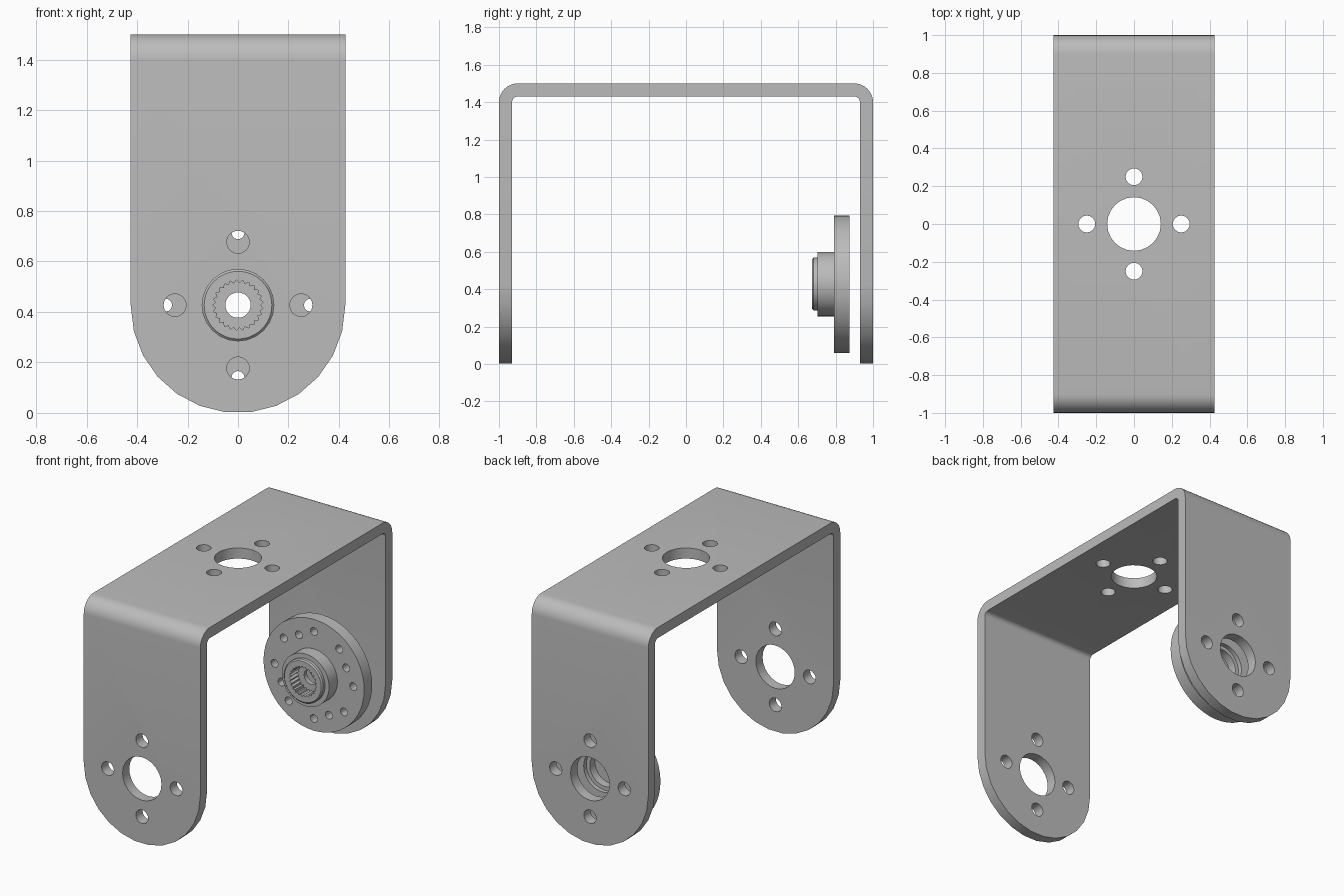
import bpy
import bmesh
from math import sin, cos, pi, radians
from mathutils import Vector

HALF_W, TOP, THICK, BEND = 0.425, 1.5, 0.07, 0.1
AXIS_Z = 0.427  # height of the pivot axis

if "Cube" in bpy.data.objects:
    bpy.data.objects.remove(bpy.data.objects["Cube"])

metal = bpy.data.materials.new("grey_metal")
metal.use_nodes = True
GREY = (0.5, 0.5, 0.5, 1)
metal.diffuse_color = GREY
metal.node_tree.nodes["Principled BSDF"].inputs["Base Color"].default_value = GREY


def finish(name, bm):
    bmesh.ops.recalc_face_normals(bm, faces=bm.faces)
    mesh = bpy.data.meshes.new(name)
    bm.to_mesh(mesh)
    bm.free()
    mesh.materials.append(metal)
    obj = bpy.data.objects.new(name, mesh)
    bpy.context.collection.objects.link(obj)
    return obj


def prism(name, points, axis, start, end):
    """Extrude a 2D outline along the x, y or z axis."""
    place = {"x": lambda a, b: (start, a, b),
             "y": lambda a, b: (a, start, b),
             "z": lambda a, b: (a, b, start)}[axis]
    bm = bmesh.new()
    face = bm.faces.new([bm.verts.new(place(*p)) for p in points])
    out = bmesh.ops.extrude_face_region(bm, geom=[face])
    shift = Vector([end - start if c == axis else 0 for c in "xyz"])
    moved = [v for v in out["geom"] if isinstance(v, bmesh.types.BMVert)]
    bmesh.ops.translate(bm, verts=moved, vec=shift)
    return finish(name, bm)


def arc(cx, cy, r, a0, a1, steps):
    angles = [radians(a0 + (a1 - a0) * i / steps) for i in range(steps + 1)]
    return [(cx + r * cos(a), cy + r * sin(a)) for a in angles]


def circle(cx, cy, r, sides=24):
    return arc(cx, cy, r, 0, 360, sides)[:-1]


def combine(obj, cutter, operation="DIFFERENCE"):
    """Apply a boolean and discard the cutter."""
    cutter.hide_render = True
    mod = obj.modifiers.new("cut", "BOOLEAN")
    mod.operation, mod.solver, mod.object = operation, "EXACT", cutter
    bpy.context.view_layer.objects.active = obj
    bpy.ops.object.modifier_apply(modifier=mod.name)
    bpy.data.objects.remove(cutter)


def smooth(obj):
    bpy.ops.object.select_all(action="DESELECT")
    obj.select_set(True)
    bpy.context.view_layer.objects.active = obj
    bpy.ops.object.shade_smooth_by_angle(angle=radians(30))


# Bent strip: U-shaped side profile with rounded corners
mid = 1 - BEND
inner = BEND - THICK
corner_z = TOP - BEND
profile = [(1, -0.1)] + arc(mid, corner_z, BEND, 0, 90, 8)
profile += arc(-mid, corner_z, BEND, 90, 180, 8) + [(-1, -0.1)]
profile += [(-1 + THICK, -0.1)] + arc(-mid, corner_z, inner, 180, 90, 8)
profile += arc(mid, corner_z, inner, 90, 0, 8) + [(1 - THICK, -0.1)]
bracket = prism("bracket", profile, "x", -0.6, 0.6)

# Round the lower ends of both legs
outline = arc(0, HALF_W, HALF_W, 180, 360, 13) + [(HALF_W, 1.7), (-HALF_W, 1.7)]
combine(bracket, prism("leg_outline", outline, "y", -1.2, 1.2), "INTERSECT")

# Centre hole and four screw holes through the legs and the bridge
for axis, centre, start, end in (("y", AXIS_Z, -1.2, 1.2), ("z", 0, 1.2, 1.7)):
    combine(bracket, prism("bore", circle(0, centre, 0.142), axis, start, end))
    for x, y in circle(0, centre, 0.25, 4):
        combine(bracket, prism("screw", circle(x, y, 0.045, 16), axis, start, end))
smooth(bracket)

# Servo horn: flanged hub turned about the pivot axis, stepped bore at the back
section = [(0.05, 0.675), (0.134, 0.675), (0.142, 0.683), (0.142, 0.703),
           (0.172, 0.703), (0.172, 0.79), (0.367, 0.79), (0.367, 0.873),
           (0.135, 0.873), (0.135, 0.845), (0.11, 0.845), (0.11, 0.79), (0.05, 0.79)]
bm = bmesh.new()
verts = [bm.verts.new((r, y, AXIS_Z)) for r, y in section]
edges = [bm.edges.new((v, verts[i - 1])) for i, v in enumerate(verts)]
bmesh.ops.spin(bm, geom=verts + edges, cent=(0, 0, AXIS_Z), axis=(0, 1, 0),
               angle=2 * pi, steps=48, use_duplicate=False)
bmesh.ops.remove_doubles(bm, verts=bm.verts, dist=0.0001)
horn = finish("servo_horn", bm)

# Toothed socket in the front of the hub
TEETH = 25
socket = []
for i in range(TEETH * 2):
    r = 0.1 if i % 2 else 0.088
    a = pi * i / TEETH
    socket.append((r * cos(a), AXIS_Z + r * sin(a)))
combine(horn, prism("socket", socket, "y", 0.6, 0.76))

# Three small flange holes in a slanted row, repeated in each quadrant
for quarter in range(4):
    for offset, radius in ((0, 0.287), (25, 0.26), (50, 0.287)):
        a = radians(quarter * 90 + offset)
        spot = circle(radius * cos(a), AXIS_Z + radius * sin(a), 0.026, 12)
        combine(horn, prism("flange_hole", spot, "y", 0.75, 0.95))
smooth(horn)
